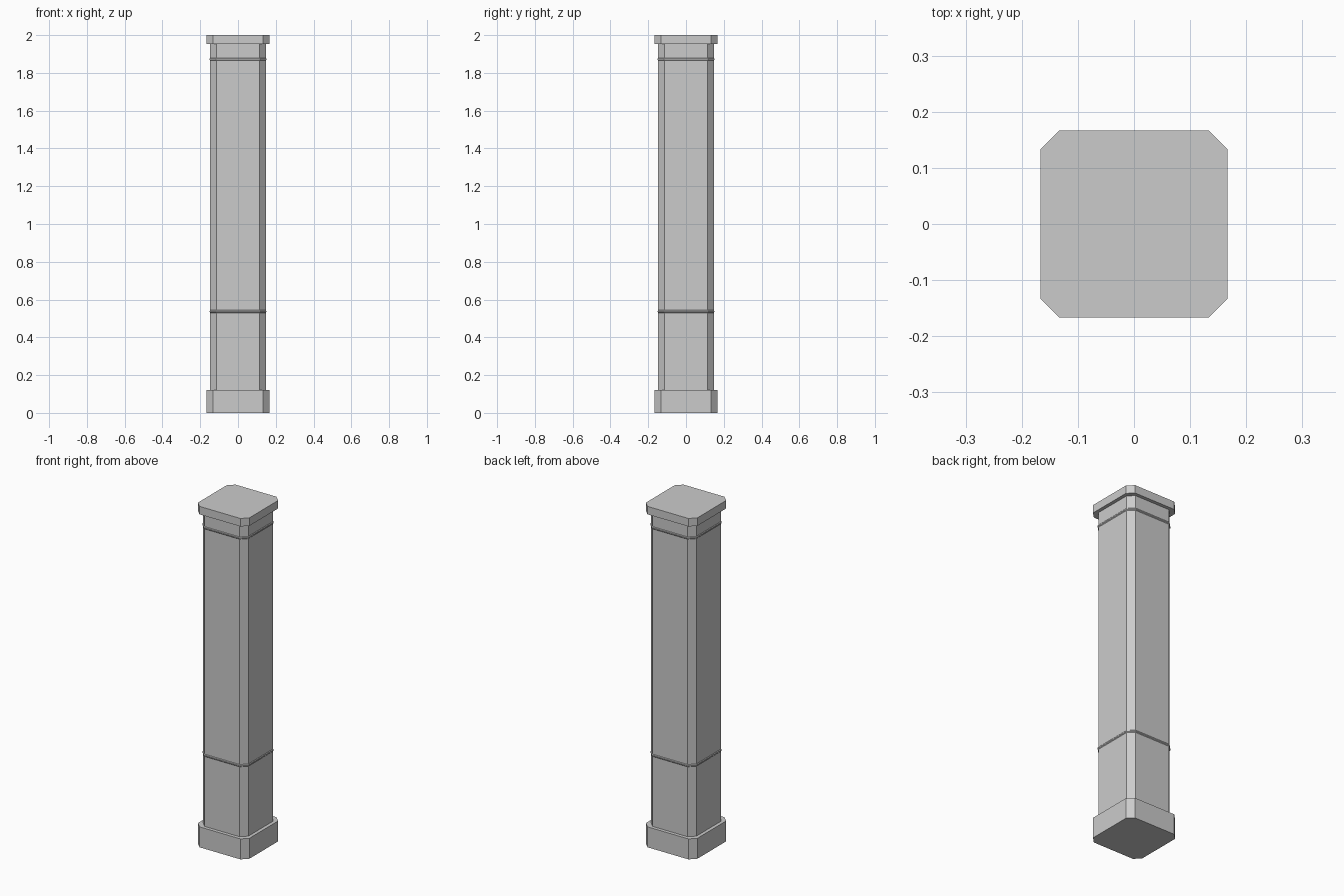
import bpy, bmesh

if "Cube" in bpy.data.objects:
    bpy.data.objects.remove(bpy.data.objects["Cube"])


def octagon(half, cut):
    # Square outline with chamfered corners, counter-clockwise
    a = half - cut
    return [(a, -half), (half, -a), (half, a), (a, half),
            (-a, half), (-half, a), (-half, -a), (-a, -half)]


def loft(name, sections):
    # Sections are (z, half width, corner cut), from bottom to top
    bm = bmesh.new()
    rings = [[bm.verts.new((x, y, z)) for x, y in octagon(h, c)]
             for z, h, c in sections]
    for low, high in zip(rings, rings[1:]):
        for i in range(8):
            j = (i + 1) % 8
            bm.faces.new((low[i], low[j], high[j], high[i]))
    bm.faces.new(rings[0][::-1])
    bm.faces.new(rings[-1])
    mesh = bpy.data.meshes.new(name)
    bm.to_mesh(mesh)
    bm.free()
    obj = bpy.data.objects.new(name, mesh)
    bpy.context.collection.objects.link(obj)
    return obj


# Base block, shaft and top slab
loft("plinth", [(0, 0.167, 0.034), (0.12, 0.167, 0.034)])
loft("shaft", [(0.12, 0.147, 0.033), (1.953, 0.147, 0.033)])
loft("cap", [(1.953, 0.167, 0.034), (2.0, 0.167, 0.034)])

# Thin raised beads around the shaft
for name, z in (("lower_bead", 0.537), ("upper_bead", 1.872)):
    loft(name, [(z - 0.007, 0.147, 0.033), (z - 0.003, 0.150, 0.034),
                (z + 0.003, 0.150, 0.034), (z + 0.007, 0.147, 0.033)])
